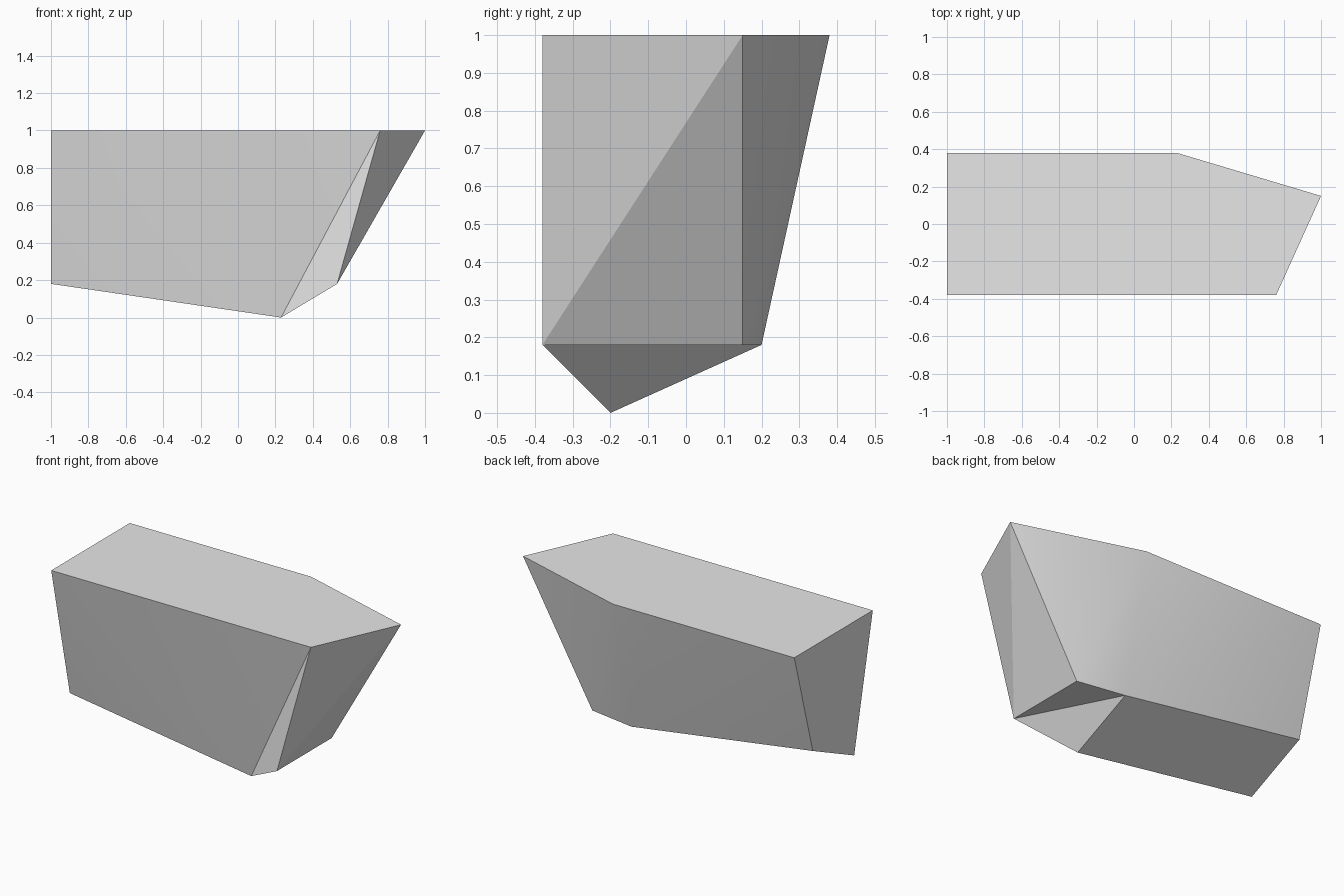
import bpy
import bmesh
from math import radians

cube = bpy.data.objects.get("Cube")
if cube:
    bpy.data.objects.remove(cube, do_unlink=True)

# One grey material
grey = bpy.data.materials.new("plain_grey")
grey.use_nodes = True
colour = (0.8, 0.8, 0.8, 1.0)
grey.diffuse_color = colour
grey.node_tree.nodes["Principled BSDF"].inputs["Base Color"].default_value = colour

# Named corners of the faceted block
corners = {
    # flat top
    "A": (-1, -0.38, 1), "B": (0.76, -0.38, 1), "C": (1, 0.15, 1),
    "D": (0.23, 0.38, 1), "E": (-1, 0.38, 1),
    # left end of the sloping underside
    "F": (-1, -0.2, 0.18), "G": (-1, 0.2, 0.36),
    # right end, with the lowest corner S
    "P": (0.53, -0.38, 0.18), "Q": (0.53, 0.15, 0.18),
    "R": (0.23, 0.2, 0.18), "S": (0.23, -0.2, 0),
}

faces = [
    "ABCDE",                # top
    "AEGF",                 # left end
    "ASB", "AFS", "BSP",    # front
    "BPC", "CPQ",           # right end
    "CQD", "DQR",           # angled back corner
    "DRE", "ERG",           # back
    "FGRS", "PSR", "PRQ",   # underside
]

bm = bmesh.new()
verts = {name: bm.verts.new(co) for name, co in corners.items()}
for loop in faces:
    bm.faces.new([verts[c] for c in loop])
bmesh.ops.recalc_face_normals(bm, faces=bm.faces)

mesh = bpy.data.meshes.new("faceted_block")
bm.to_mesh(mesh)
bm.free()
mesh.materials.append(grey)

block = bpy.data.objects.new("faceted_block", mesh)
bpy.context.collection.objects.link(block)

# Smooth the gentle bends, keep the main edges crisp
bpy.ops.object.select_all(action="DESELECT")
block.select_set(True)
bpy.context.view_layer.objects.active = block
bpy.ops.object.shade_smooth_by_angle(angle=radians(22))
